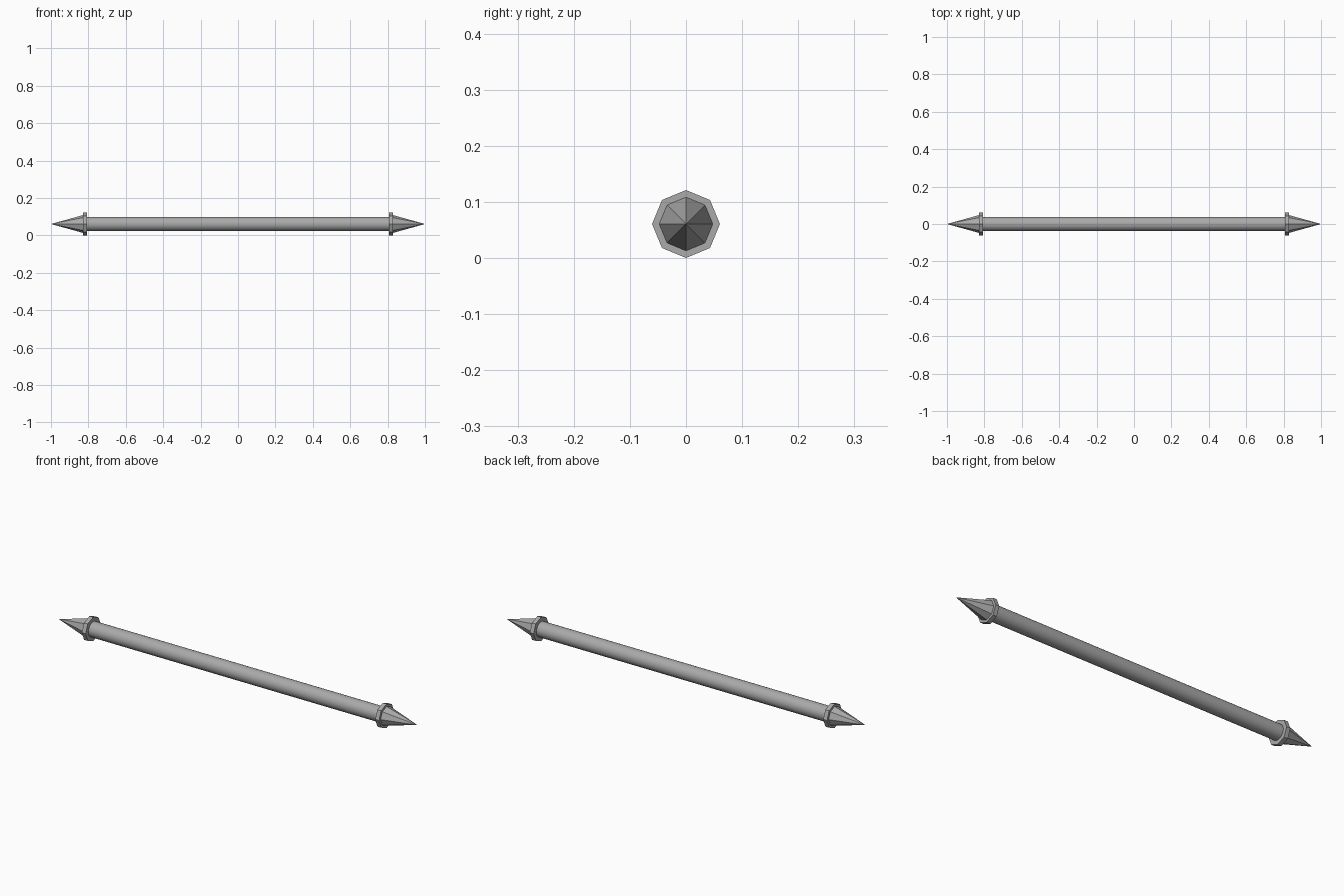
import bpy, math

if "Cube" in bpy.data.objects:
    bpy.data.objects.remove(bpy.data.objects["Cube"])

ZC = 0.0605  # axis height

# dark grey metal
metal = bpy.data.materials.new("dark_metal")
metal.diffuse_color = (0.4, 0.4, 0.4, 1)
metal.use_nodes = True
metal.node_tree.nodes["Principled BSDF"].inputs["Base Color"].default_value = metal.diffuse_color


def along_x(name, sides, r1, r2, x1, x2, smooth=False):
    """Cylinder or cone on the x axis, radius r1 at x1 and r2 at x2."""
    direction = 1 if x2 > x1 else -1
    bpy.ops.mesh.primitive_cone_add(
        vertices=sides, radius1=r1, radius2=r2, depth=abs(x2 - x1),
        location=((x1 + x2) / 2, 0, ZC),
        rotation=(0, direction * math.pi / 2, 0))
    ob = bpy.context.object
    ob.name = name
    ob.data.materials.append(metal)
    bpy.ops.object.transform_apply(location=False, rotation=True, scale=True)
    if smooth:
        bpy.ops.object.shade_smooth_by_angle(angle=math.radians(30))
    return ob


# round shaft
along_x("shaft", 32, 0.038, 0.038, -0.815, 0.815, smooth=True)

# octagonal collar and pointed tip at each end
for side, s in (("left", -1), ("right", 1)):
    along_x(side + "_collar", 8, 0.0605, 0.0605, s * 0.807, s * 0.828)
    along_x(side + "_tip", 8, 0.05, 0.0, s * 0.82, s * 1.0)
